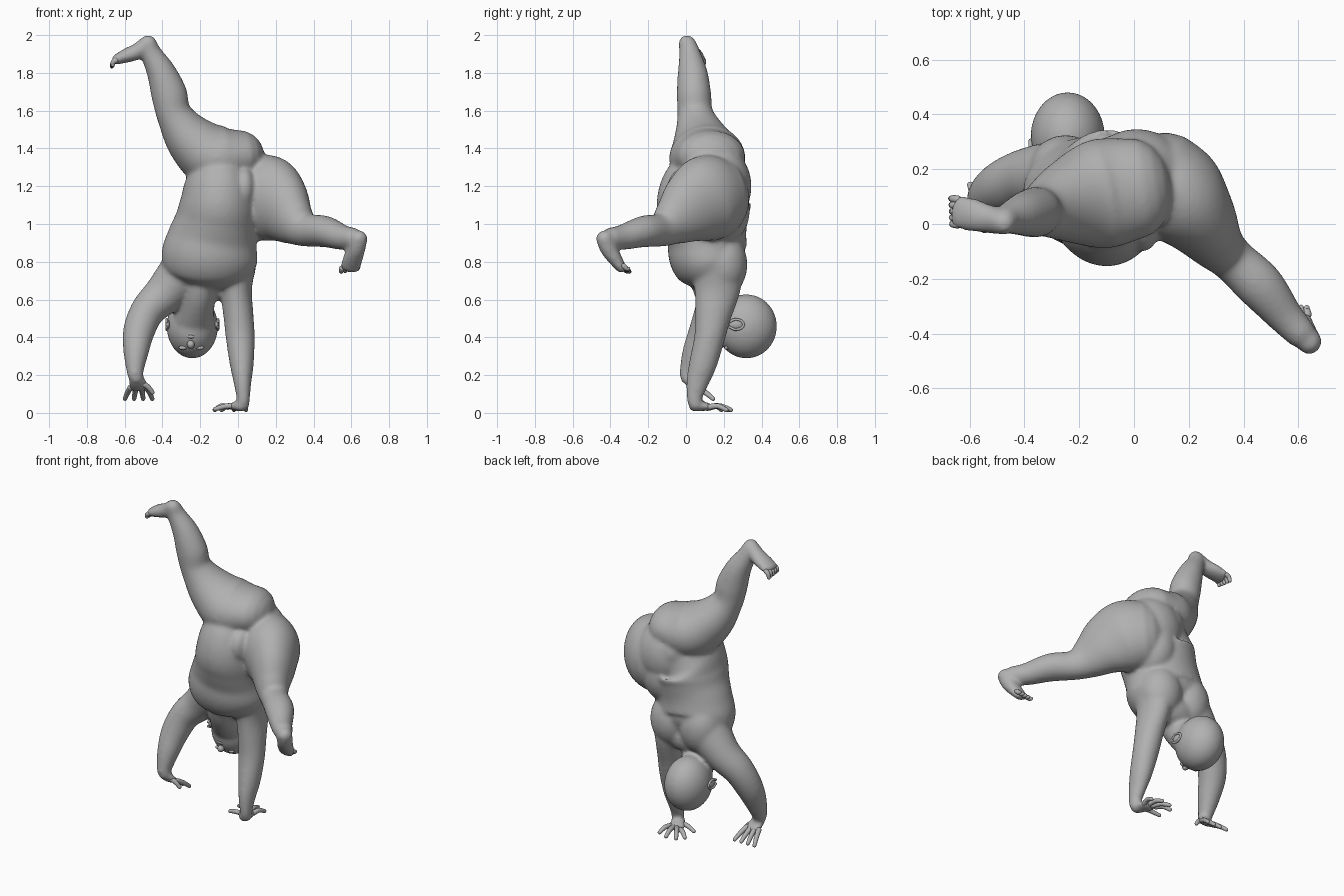
import bpy, bmesh, math
from mathutils import Vector, Matrix

if "Cube" in bpy.data.objects:
    bpy.data.objects.remove(bpy.data.objects["Cube"])

mat = bpy.data.materials.new("clay grey")
mat.use_nodes = True
mat.diffuse_color = (0.44, 0.44, 0.44, 1)
mat.node_tree.nodes["Principled BSDF"].inputs["Base Color"].default_value = (0.44, 0.44, 0.44, 1)


def finish(bm, name):
    bmesh.ops.recalc_face_normals(bm, faces=bm.faces)
    for f in bm.faces:
        f.smooth = True
    me = bpy.data.meshes.new(name)
    bm.to_mesh(me)
    bm.free()
    me.materials.append(mat)
    ob = bpy.data.objects.new(name, me)
    bpy.context.collection.objects.link(ob)
    return ob


def spline(p, s):
    """Catmull-Rom through rows of numbers."""
    out = []
    for i in range(len(p) - 1):
        a, b, c, d = p[max(i - 1, 0)], p[i], p[i + 1], p[min(i + 2, len(p) - 1)]
        for k in range(s):
            t = k / s
            out.append([0.5 * (2 * q + (r - o) * t + (2 * o - 5 * q + 4 * r - w) * t * t
                        + (3 * q - o - 3 * r + w) * t ** 3) for o, q, r, w in zip(a, b, c, d)])
    out.append(list(p[-1]))
    return out


def add_tube(bm, pts, ref=(1, 0, 0), seg=24, steps=6):
    """Round-ended tube; rows are x, y, z, radius along ref, radius across."""
    rows = spline([tuple(p) if len(p) == 5 else (*p, p[3]) for p in pts], steps)
    pos = [Vector(r[:3]) for r in rows]
    rings, n = [], len(rows)
    for i, r in enumerate(rows):
        t = (pos[min(i + 1, n - 1)] - pos[max(i - 1, 0)]).normalized()
        u = Vector(ref)
        u = (u - t * u.dot(t)).normalized()
        v = t.cross(u)
        cap = min(r[3], r[4])
        angs = [0]
        if i == 0:
            angs = [-80, -60, -40, -20, 0]
        elif i == n - 1:
            angs = [0, 20, 40, 60, 80]
        for a in angs:
            a = math.radians(a)
            c = pos[i] + t * cap * math.sin(a)
            k = math.cos(a)
            rings.append([bm.verts.new(c + u * r[3] * k * math.cos(w) + v * r[4] * k * math.sin(w))
                          for w in (2 * math.pi * j / seg for j in range(seg))])
    for a, b in zip(rings, rings[1:]):
        for j in range(seg):
            bm.faces.new((a[j], a[(j + 1) % seg], b[(j + 1) % seg], b[j]))
    bm.faces.new(rings[0])
    bm.faces.new(rings[-1])


def tube(name, pts, ref=(1, 0, 0), seg=24, steps=6):
    bm = bmesh.new()
    add_tube(bm, pts, ref, seg, steps)
    return finish(bm, name)


def ball(name, loc, size, rot=(0, 0, 0)):
    bm = bmesh.new()
    bmesh.ops.create_uvsphere(bm, u_segments=32, v_segments=20, radius=1)
    m = Matrix.Translation(Vector(loc))
    for ax, a in zip("XYZ", rot):
        m = m @ Matrix.Rotation(math.radians(a), 4, ax)
    bmesh.ops.transform(bm, matrix=m @ Matrix.Diagonal((*size, 1)), verts=bm.verts)
    return finish(bm, name)


def digits(name, rows, r):
    """Each row: root, middle and tip points of one finger or toe."""
    bm = bmesh.new()
    for row in rows:
        add_tube(bm, [(*p, r * k) for p, k in zip(row, (1.1, 1, 0.8))], (0.3, 0.2, 0.9), 12, 4)
    return finish(bm, name)


# Upside-down trunk, stacked as horizontal ovals from shoulders to pelvis
skin = [tube("body", [
    (-0.16, 0.18, 0.70, 0.17, 0.11), (-0.155, 0.15, 0.76, 0.235, 0.175),
    (-0.15, 0.12, 0.83, 0.255, 0.208), (-0.135, 0.11, 0.92, 0.238, 0.21),
    (-0.115, 0.10, 1.01, 0.218, 0.23), (-0.10, 0.095, 1.10, 0.208, 0.25),
    (-0.09, 0.11, 1.19, 0.19, 0.235), (-0.05, 0.165, 1.27, 0.145, 0.175)], seg=40)]
# Fleshy fill across the seat, flank, groin and shoulder blades
skin.append(ball("seat", (0.01, 0.175, 1.20), (0.19, 0.172, 0.21)))
skin.append(ball("flank", (0.01, 0.17, 1.07), (0.14, 0.168, 0.19)))
skin.append(ball("groin", (0.035, 0.0, 1.19), (0.06, 0.10, 0.11)))
for x in (-0.04, -0.25):
    skin.append(ball("shoulder_blade", (x, 0.195, 0.785), (0.135, 0.13, 0.17)))

# Raised right leg and foot
skin.append(tube("right_leg", [
    (0.0, 0.13, 1.36, 0.185, 0.138), (-0.13, 0.108, 1.36, 0.20, 0.17),
    (-0.25, 0.08, 1.45, 0.15, 0.137), (-0.338, 0.05, 1.58, 0.096, 0.094),
    (-0.365, 0.042, 1.69, 0.091, 0.095), (-0.405, 0.035, 1.80, 0.079, 0.078),
    (-0.458, 0.02, 1.90, 0.057, 0.057), (-0.475, 0.01, 1.945, 0.049, 0.05)], (0, 1, 0), 36))
skin.append(tube("right_foot", [
    (-0.475, 0.005, 1.955, 0.045, 0.047), (-0.53, 0.018, 1.915, 0.052, 0.044),
    (-0.59, 0.033, 1.892, 0.061, 0.038), (-0.64, 0.044, 1.872, 0.062, 0.028)], (0, 1, 0)))

# Left leg stretched sideways and forward
skin.append(tube("left_leg", [
    (0.11, 0.155, 1.14, 0.222, 0.18), (0.165, 0.10, 1.13, 0.23, 0.18),
    (0.235, 0.02, 1.08, 0.195, 0.142), (0.30, -0.07, 1.01, 0.13, 0.102),
    (0.36, -0.13, 0.97, 0.09, 0.083), (0.46, -0.225, 0.96, 0.083, 0.087),
    (0.55, -0.335, 0.93, 0.067, 0.067), (0.605, -0.395, 0.925, 0.057, 0.057)], (0, 0, 1), 36))
skin.append(tube("left_foot", [
    (0.64, -0.43, 0.922, 0.046, 0.047), (0.628, -0.41, 0.87, 0.047, 0.046),
    (0.608, -0.375, 0.815, 0.053, 0.038), (0.594, -0.345, 0.77, 0.054, 0.028)], (1, 0, 0)))

# Supporting left arm and bent right arm, each ending in a palm
skin.append(tube("left_arm", [
    (-0.025, 0.17, 0.78, 0.125, 0.14), (-0.012, 0.165, 0.65, 0.087, 0.122),
    (0.002, 0.145, 0.52, 0.08, 0.097), (0.012, 0.125, 0.40, 0.077, 0.082),
    (0.02, 0.09, 0.26, 0.064, 0.074), (0.024, 0.06, 0.16, 0.047, 0.06),
    (0.028, 0.045, 0.08, 0.036, 0.042), (0.025, 0.05, 0.045, 0.036, 0.038)]))
skin.append(tube("left_palm", [
    (0.018, 0.045, 0.036, 0.038, 0.03), (0.0, 0.085, 0.036, 0.05, 0.025),
    (-0.015, 0.125, 0.03, 0.052, 0.02)]))
skin.append(tube("right_arm", [
    (-0.27, 0.17, 0.76, 0.14, 0.14), (-0.385, 0.17, 0.635, 0.11, 0.11),
    (-0.478, 0.14, 0.54, 0.092, 0.095), (-0.525, 0.098, 0.43, 0.084, 0.084),
    (-0.54, 0.05, 0.32, 0.067, 0.07), (-0.545, 0.015, 0.22, 0.045, 0.05),
    (-0.54, 0.01, 0.19, 0.04, 0.042)]))
skin.append(tube("right_palm", [
    (-0.54, 0.005, 0.185, 0.038, 0.032), (-0.53, 0.03, 0.155, 0.05, 0.026),
    (-0.525, 0.06, 0.13, 0.052, 0.02)]))

# Neck and head hanging behind the arms
skin.append(tube("neck", [
    (-0.19, 0.11, 0.75, 0.09, 0.10), (-0.207, 0.15, 0.63, 0.088, 0.10),
    (-0.235, 0.24, 0.50, 0.108, 0.10)]))
skin.append(ball("skull", (-0.242, 0.32, 0.458), (0.136, 0.162, 0.17)))
skin.append(ball("jaw", (-0.242, 0.26, 0.44), (0.117, 0.088, 0.135), (15, 0, 0)))

# Fuse the fleshy parts into one soft skin
bpy.ops.object.select_all(action="DESELECT")
for ob in skin:
    ob.select_set(True)
body = skin[0]
bpy.context.view_layer.objects.active = body
bpy.ops.object.join()
remesh = body.modifiers.new("fuse", "REMESH")
remesh.mode = "VOXEL"
remesh.voxel_size = 0.011
remesh.use_smooth_shade = True
soft = body.modifiers.new("soften", "SMOOTH")
soft.factor, soft.iterations = 0.5, 11

# Fingers: four fanned out from each palm, plus a thumb
rows = []
for i in range(4):
    a = math.radians(78 + 22 * i)
    d = Vector((math.cos(a), math.sin(a), 0))
    p = Vector((0.024 - 0.026 * i, 0.125 + 0.004 * i, 0.032))
    n = (0.09, 0.11, 0.11, 0.085)[i]
    rows.append((p, p + d * n * 0.5 + Vector((0, 0, 0.004)), p + d * n + Vector((0, 0, -0.016))))
rows.append(((0.0, 0.07, 0.035), (-0.06, 0.075, 0.036), (-0.12, 0.09, 0.02)))
digits("left_fingers", rows, 0.0145)
rows = []
for i in range(4):
    p = Vector((-0.568 + 0.028 * i, 0.055, 0.135))
    dx = -0.03 + 0.02 * i
    rows.append((p, p + Vector((dx * 0.5, 0.045, -0.025)), p + Vector((dx, 0.088, -0.06))))
rows.append(((-0.525, 0.02, 0.165), (-0.48, 0.03, 0.14), (-0.453, 0.04, 0.108)))
digits("right_fingers", rows, 0.0145)

# Toes, largest first
for name, root, across, out, curl in (
        ("right_toes", (-0.645, 0.09, 1.868), (0, -0.023, 0), (-0.016, 0.002, -0.012), (-0.023, 0.003, -0.034)),
        ("left_toes", (0.55, -0.33, 0.765), (0.021, 0, 0.003), (-0.003, 0.014, -0.012), (-0.004, 0.03, -0.018))):
    rows = []
    for i in range(5):
        p = Vector(root) + Vector(across) * i
        rows.append((p, p + Vector(out), p + Vector(curl) * (1 - 0.06 * i)))
    digits(name, rows, 0.0135)

# Face details
ball("nose", (-0.25, 0.18, 0.362), (0.02, 0.022, 0.022))
for name, z, dz in (("upper_lip", 0.404, 0.005), ("lower_lip", 0.421, -0.004)):
    tube(name, [(-0.278, 0.182, z + dz, 0.007), (-0.248, 0.173, z, 0.01),
                (-0.218, 0.182, z + dz, 0.007)], (0, 0, 1), 12)
for side, s in (("left", 1), ("right", -1)):
    ball(side + "_eye", (-0.247 + 0.045 * s, 0.215, 0.345), (0.022, 0.012, 0.011), (25, 0, 0))
    # Ear: curled rim around a flat shell
    c = Vector((-0.242 + 0.13 * s, 0.265, 0.468))
    ball(side + "_ear", c, (0.012, 0.036, 0.024))
    tube(side + "_ear_rim", [(c.x + 0.006 * s, c.y + 0.04 * math.cos(a), c.z + 0.027 * math.sin(a), 0.007)
                             for a in (math.radians(d) for d in range(-150, 151, 50))], (1, 0, 0), 10, 4)
